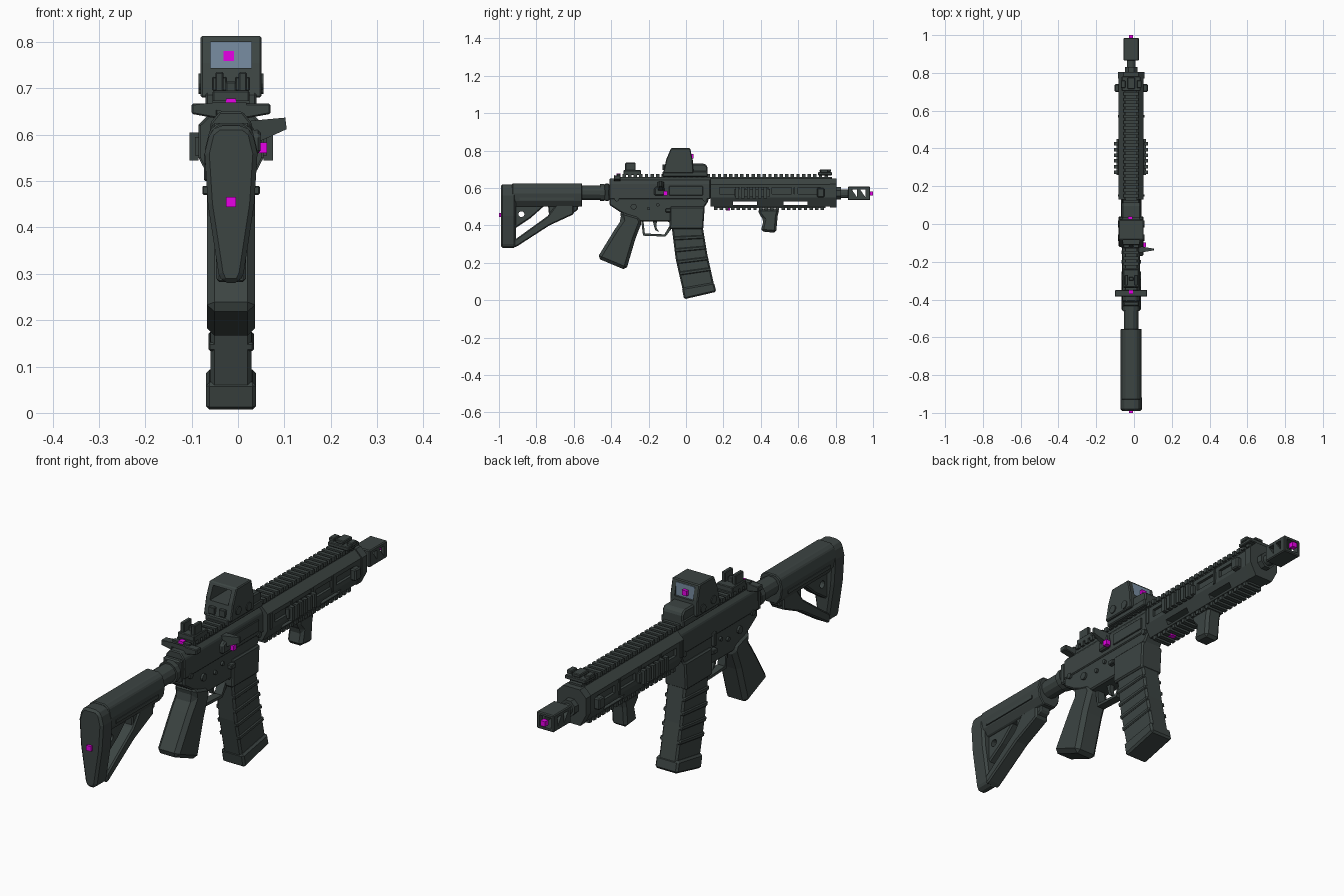
import bpy, bmesh, math
from mathutils import Vector

cube = bpy.data.objects.get("Cube")
if cube:
    bpy.data.objects.remove(cube, do_unlink=True)

CENTRE_X = -.015


def material(name, colour):
    mat = bpy.data.materials.new(name)
    mat.use_nodes = True
    mat.diffuse_color = (*colour, 1)
    mat.node_tree.nodes["Principled BSDF"].inputs["Base Color"].default_value = (*colour, 1)
    return mat


GUNMETAL = material("dark gunmetal", (.045, .058, .055))
GLASS = material("blue grey glass", (.19, .27, .36))
MAGENTA = material("magenta marker", (1, 0, 1))


def finish(name, bm, mat=GUNMETAL, bevel=0):
    bmesh.ops.recalc_face_normals(bm, faces=bm.faces)
    mesh = bpy.data.meshes.new(name)
    bm.to_mesh(mesh)
    bm.free()
    mesh.materials.append(mat)
    obj = bpy.data.objects.new(name, mesh)
    obj.location.x = CENTRE_X
    bpy.context.collection.objects.link(obj)
    if bevel:
        mod = obj.modifiers.new("chamfer", 'BEVEL')
        mod.width, mod.segments = bevel, 1
    return obj


def add_prism(bm, points, place, start, end):
    """Extrude a closed outline from start to end; place maps (u, v, depth) to xyz."""
    near = [bm.verts.new(place(u, v, start)) for u, v in points]
    far = [bm.verts.new(place(u, v, end)) for u, v in points]
    bm.faces.new(near)
    bm.faces.new(far)
    for i in range(len(points)):
        j = (i + 1) % len(points)
        bm.faces.new((near[i], near[j], far[j], far[i]))


def side_shape(name, points, half, bevel=.006, centre=0):
    """Outline in y and z, extruded across the width."""
    bm = bmesh.new()
    add_prism(bm, points, lambda u, v, d: (d, u, v), centre - half, centre + half)
    return finish(name, bm, bevel=bevel)


def long_shape(name, half_outline, start, end, bevel=0):
    """Right half outline in x and z, mirrored and extruded along y."""
    points = half_outline + [(-x, z) for x, z in reversed(half_outline)]
    bm = bmesh.new()
    add_prism(bm, points, lambda u, v, d: (u, d, v), start, end)
    return finish(name, bm, bevel=bevel)


def boxes(name, bounds, mat=GUNMETAL, bevel=0):
    """One object from boxes given as x, y and z ranges."""
    bm = bmesh.new()
    for x, y, z in bounds:
        corners = [(x[0], y[0]), (x[1], y[0]), (x[1], y[1]), (x[0], y[1])]
        add_prism(bm, corners, lambda u, v, d: (u, v, d), *z)
    return finish(name, bm, mat, bevel)


def rod(name, axis, radius, start, end, u, v, sides=12):
    """Round part along the x or y axis, centred on u, v in the other two axes."""
    ring = [(u + radius * math.cos(math.tau * (i + .5) / sides),
             v + radius * math.sin(math.tau * (i + .5) / sides)) for i in range(sides)]
    place = (lambda a, b, d: (d, a, b)) if axis == "x" else (lambda a, b, d: (a, d, b))
    bm = bmesh.new()
    add_prism(bm, ring, place, start, end)
    return finish(name, bm)


def cut(target, cutter):
    cutter.hide_render = cutter.hide_viewport = True
    mod = target.modifiers.new("cut", 'BOOLEAN')
    mod.operation, mod.solver, mod.object = 'DIFFERENCE', 'EXACT', cutter


def steps(first, last, pitch):
    return [first + pitch * i for i in range(int((last - first) / pitch + .01))]


def both(low, high):
    return [(-high, -low), (low, high)]


# Shoulder stock: tapered butt, upper body, diagonal strut and lever
butt = long_shape("stock_butt", [(.028, .62), (.046, .605), (.057, .56), (.05, .45),
                                 (.027, .3), (.018, .28)], -.99, -.91, bevel=.01)
cut(butt, rod("butt_sling_hole", "x", .016, -.1, .1, -.88, .46))
long_shape("stock_body", [(.028, .625), (.046, .61), (.056, .57), (.05, .53), (.03, .5)],
           -.93, -.555, bevel=.004)
side_shape("stock_web", [(-.92, .52), (-.74, .52), (-.83, .44), (-.92, .38)], .022)
cut(bpy.data.objects["stock_web"], rod("web_sling_hole", "x", .016, -.1, .1, -.88, .46))
side_shape("stock_strut", [(-.92, .28), (-.9, .29), (-.73, .4), (-.6, .46), (-.6, .53),
                           (-.68, .53), (-.74, .45), (-.92, .32)], .032)
side_shape("stock_lever", [(-.74, .53), (-.57, .53), (-.58, .48), (-.66, .44), (-.73, .43)], .025)
boxes("stock_side_grooves", [(x, (-.89, -.6), (.535, .55)) for x in both(.05, .056)])

# Buffer tube and end rings
rod("buffer_tube", "y", .04, -.58, -.4, 0, .575)
rod("tube_ring", "y", .047, -.46, -.435, 0, .575)
boxes("receiver_end_plate", [((-.042, .042), (-.435, -.41), (.53, .625))], bevel=.006)

# Receiver
long_shape("upper_receiver", [(.025, .65), (.045, .625), (.048, .54)], -.41, .13, bevel=.004)
side_shape("lower_receiver", [(-.41, .57), (-.41, .51), (-.35, .47), (-.24, .42), (-.09, .42),
                              (-.08, .39), (.09, .39), (.1, .5), (.12, .53), (.12, .57)], .043)
side_shape("magazine_well", [(-.085, .5), (-.088, .38), (.092, .38), (.1, .5)], .052)
boxes("ejection_cover", [((.046, .053), (-.09, .09), (.56, .61))], bevel=.002)
side_shape("brass_deflector", [(-.17, .56), (-.17, .6), (-.12, .625), (-.11, .56)], .012, centre=.052)
long_shape("charging_handle", [(.085, .667), (.085, .645), (.03, .635), (.03, .667)], -.385, -.35, bevel=.003)

# Bolt lever sticking out on the left, tapering to its tip
bm = bmesh.new()
add_prism(bm, [(.04, .63), (.117, .637), (.12, .612), (.06, .585)],
          lambda u, v, d: (u, -.135 + d * (1.5 - u * 10), v), -.016, .016)
finish("bolt_lever", bm)

for name, y, z, radius in [("selector", -.28, .5, .016), ("rear_pin", -.37, .54, .012),
                           ("trigger_pin", -.2, .49, .009), ("hammer_pin", -.15, .51, .009),
                           ("front_pin", .1, .54, .012)]:
    rod(name, "x", radius, -.052, .052, y, z)
boxes("magazine_release", [(x, (-.11, -.08), (.47, .49)) for x in both(.04, .062)], bevel=.003)
boxes("bolt_catch", [((-.058, -.04), (-.11, -.09), (.5, .56))], bevel=.003)

# Trigger and guard
side_shape("trigger", [(-.18, .43), (-.155, .43), (-.158, .39), (-.145, .365), (-.165, .375)], .01, 0)
side_shape("trigger_guard", [(-.24, .43), (-.23, .345), (-.11, .34), (-.075, .385), (-.09, .395),
                             (-.115, .352), (-.22, .357), (-.228, .43)], .018, 0)

# Pistol grip
side_shape("pistol_grip", [(-.355, .48), (-.25, .45), (-.235, .42), (-.27, .33), (-.32, .16),
                           (-.475, .225), (-.38, .38), (-.345, .43)], .052, .018)

# Curved magazine with ribs and a base plate
REAR = [Vector(p) for p in [(-.08, .42), (-.055, .22), (-.012, .03)]]
FRONT = [Vector(p) for p in [(.085, .42), (.115, .24), (.155, .06)]]


def along(edge, t):
    i = min(int(t * 2), 1)
    return edge[i].lerp(edge[i + 1], t * 2 - i)


side_shape("magazine", REAR + FRONT[::-1], .044, .008)
for number, t in enumerate(steps(.2, .84, .16)):
    band = [along(REAR, t), along(REAR, t + .05), along(FRONT, t + .05), along(FRONT, t)]
    side_shape(f"magazine_rib_{number}", band, .049, .004)
side_shape("magazine_base", [(-.022, .065), (-.01, .005), (.162, .045), (.15, .095)], .054, .008)

# Handguard with side pockets and lower openings
guard = long_shape("handguard", [(.035, .65), (.066, .62), (.066, .55), (.04, .5)], .13, .79)
pockets = [(x, (y, y + .12), (.568, .602)) for y in steps(.18, .75, .14) for x in both(.054, .1)]
openings = [((-.1, .1), (y, y + .13), (.508, .528)) for y in (.25, .52)]
cut(guard, boxes("handguard_cutter", pockets + openings))
boxes("handguard_ribs", [(x, (y, y + .012), (.55, .62)) for y in steps(.145, .8, .14)
                         for x in both(.06, .07)])
long_shape("handguard_collar", [(.04, .652), (.07, .622), (.07, .55), (.042, .497)], .77, .805)

# Toothed rails on the top, bottom and sides
boxes("top_rail", [((-.03, .03), (-.38, .78), (.64, .66))]
      + [((-.04, .04), (y, y + .018), (.655, .674)) for y in steps(-.37, .78, .03)])
boxes("bottom_rail", [((-.03, .03), (.15, .745), (.492, .51))]
      + [((-.04, .04), (y, y + .018), (.482, .498)) for y in steps(.15, .75, .03)])
boxes("side_rails", [(x, (.26, .45), (.555, .595)) for x in both(.06, .078)]
      + [(x, (y, y + .018), (.545, .605)) for y in steps(.265, .45, .03) for x in both(.07, .09)])
boxes("sling_mounts", [(x, (.7, .74), (.55, .6)) for x in both(.06, .088)], bevel=.005)

# Barrel and square muzzle brake
rod("barrel", "y", .024, .78, .89, 0, .57)
rod("barrel_collar", "y", .036, .8, .83, 0, .572, sides=8)
brake = boxes("muzzle_brake", [((-.041, .041), (.865, .985), (.535, .608))], bevel=.004)
bore = boxes("brake_bore", [((-.028, .028), (.9, 1.1), (.548, .595))])
cut(brake, bore)
for y in (.885, .93):
    port = side_shape(f"brake_port_{y}", [(y, .593), (y + .03, .593), (y + .03, .55)], .1, 0)
    cut(brake, port)

# Vertical foregrip
side_shape("foregrip", [(.385, .49), (.5, .49), (.49, .45), (.482, .36), (.4, .368), (.415, .43),
                        (.39, .46)], .036, .012)

# Folding sights, the front one lying flat
boxes("rear_sight", [((-.04, .04), (-.335, -.24), (.67, .695)), ((-.012, .012), (-.3, -.28), (.69, .715))]
      + [(x, (-.325, -.27), (.69, .735)) for x in both(.016, .034)], bevel=.003)
boxes("front_sight", [((-.05, .05), (.705, .78), (.668, .685)), ((-.02, .02), (.715, .775), (.685, .7))]
      + [(x, (.72, .76), (.68, .698)) for x in both(.03, .055)], bevel=.003)

# Holographic sight: mount, hood with a window, battery box, glass
boxes("optic_mount", [((-.055, .055), (-.125, .115), (.66, .69))], bevel=.004)
hood = side_shape("optic_hood", [(-.122, .68), (-.105, .755), (-.08, .813), (.022, .813), (.036, .75),
                                 (.04, .68)], .066, .004)
cut(hood, boxes("hood_window_cutter", [((-.044, .044), (-.2, .2), (.744, .8))]))
side_shape("optic_battery_box", [(.03, .68), (.03, .73), (.1, .73), (.115, .715), (.115, .68)], .05)
boxes("optic_glass", [((-.045, .045), (.021, .027), (.743, .801))], GLASS)
boxes("optic_buttons", [(x, (-.126, -.108), (.695, .725)) for x in both(.01, .04)], bevel=.002)
for y, z in ((-.072, .715), (0, .705)):
    rod(f"optic_knob_{y}", "x", .018, -.07, .07, y, z)

# Attachment markers
MARKERS = {"stock": (0, -.99, .455), "muzzle": (0, .99, .57), "optic": (-.005, .03, .77),
           "charging": (0, -.36, .667), "bolt": (.067, -.11, .572), "underside": (0, .225, .49)}
for name, spot in MARKERS.items():
    boxes(f"{name}_marker", [[(c - .011, c + .011) for c in spot]], MAGENTA)
